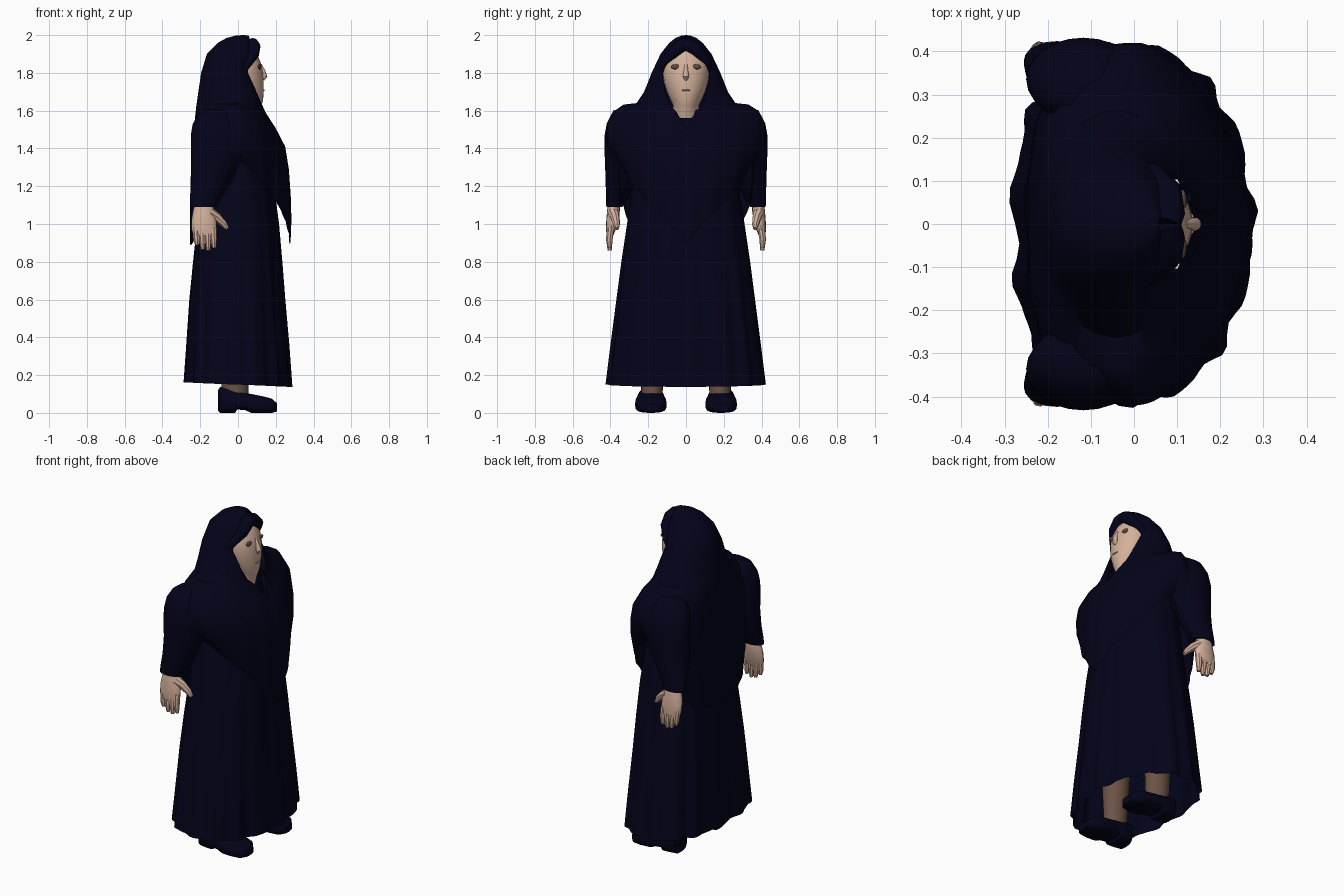
import bpy, bmesh
from math import sin, cos, pi, radians
from mathutils import Vector

cube = bpy.data.objects.get("Cube")
if cube:
    bpy.data.objects.remove(cube)


def material(name, rgb):
    m = bpy.data.materials.new(name)
    m.use_nodes = True
    m.diffuse_color = (*rgb, 1)
    bsdf = m.node_tree.nodes["Principled BSDF"]
    bsdf.inputs["Base Color"].default_value = (*rgb, 1)
    bsdf.inputs["Roughness"].default_value = 0.9
    return m


navy = material("navy cloth", (0.001, 0.001, 0.0105))
skin = material("skin", (0.66, 0.44, 0.33))
stocking = material("brown stocking", (0.15, 0.085, 0.06))
iris = material("eye brown", (0.12, 0.06, 0.045))
lip = material("lip", (0.52, 0.31, 0.235))


def finish(name, rings, mat, closed=False, caps=True):
    """Skin a list of point rings into one smooth object."""
    bm = bmesh.new()
    grid = [[bm.verts.new(p) for p in ring] for ring in rings]
    n = len(grid[0])
    for a, b in zip(grid, grid[1:]):
        for i in range(n if closed else n - 1):
            j = (i + 1) % n
            bm.faces.new((a[i], a[j], b[j], b[i]))
    if caps:
        bm.faces.new(grid[0])
        bm.faces.new(grid[-1])
    bmesh.ops.remove_doubles(bm, verts=bm.verts, dist=0.0005)
    bmesh.ops.recalc_face_normals(bm, faces=bm.faces)
    me = bpy.data.meshes.new(name)
    bm.to_mesh(me)
    bm.free()
    me.materials.append(mat)
    ob = bpy.data.objects.new(name, me)
    bpy.context.collection.objects.link(ob)
    bpy.ops.object.select_all(action='DESELECT')
    ob.select_set(True)
    bpy.context.view_layer.objects.active = ob
    bpy.ops.object.shade_smooth_by_angle(angle=radians(40))


def oval(z, back, front, w, y=0, n=24):
    cx, r = (back + front) / 2, (front - back) / 2
    return [(cx + r * cos(2 * pi * i / n), y + w * sin(2 * pi * i / n), z) for i in range(n)]


def tube(name, pts, radii, mat, n=10):
    """Round tube along a path, with a radius at every point."""
    pts = [Vector(p) for p in pts]
    rings = []
    for i, p in enumerate(pts):
        d = (pts[min(i + 1, len(pts) - 1)] - pts[max(i - 1, 0)]).normalized()
        u = d.cross(Vector((1, 0.2, 0))).normalized()
        v = d.cross(u)
        rings.append([p + radii[i] * (u * cos(2 * pi * k / n) + v * sin(2 * pi * k / n)) for k in range(n)])
    finish(name, rings, mat, closed=True)


def blob(name, loc, size, mat):
    bpy.ops.mesh.primitive_uv_sphere_add(segments=16, ring_count=8, location=loc)
    ob = bpy.context.object
    ob.name = name
    ob.scale = size
    ob.data.materials.append(mat)
    bpy.ops.object.shade_smooth()


def power(v, p):
    return abs(v) ** p * (1 if v >= 0 else -1)


# Long skirt: hollow, flaring, with folds that deepen towards the hem
N = 96
rings = []
for z, back, front, w, fold in [(1.56, -.16, .12, .2, 0), (1.4, -.19, .16, .25, 0), (1.2, -.2, .19, .28, .002),
                                (1.0, -.215, .215, .31, .004), (.8, -.235, .23, .338, .007),
                                (.6, -.253, .243, .362, .01), (.35, -.268, .262, .392, .013), (.15, -.28, .275, .415, .015)]:
    ring = []
    for i in range(N):
        a = 2 * pi * i / N
        k = 1 + fold * 2.2 * (sin(15 * a + .5) + .5 * sin(23 * a))
        p = .8 if cos(a) < 0 else .97
        cx, r = (back + front) / 2, (front - back) / 2
        hem = -.012 * cos(a) if z < .2 else 0
        ring.append((cx + r * k * power(cos(a), p), w * (1 + (k - 1) * .6) * power(sin(a), p), z + hem))
    rings.append(ring)
finish("skirt", rings, navy, closed=True, caps=False)

# Veil: open round the face, spread over the shoulders, falling to points front and back
# Row: height at front and back, height at the sides, back, front, half width, opening angle
veil_rows = [(2.0, 2.0, .028, .03, .001, 0), (1.998, 1.998, -.01, .056, .022, 0),
             (1.985, 1.985, -.06, .066, .055, 20), (1.96, 1.96, -.105, .075, .088, 36),
             (1.9, 1.9, -.165, .1, .135, 48), (1.8, 1.8, -.195, .09, .182, 43),
             (1.7, 1.7, -.21, .12, .222, 30), (1.63, 1.64, -.22, .138, .262, 20),
             (1.585, 1.633, -.225, .15, .33, 12), (1.5, 1.6, -.235, .2, .385, 0),
             (1.4, 1.53, -.245, .25, .418, 0), (1.28, 1.46, -.248, .268, .42, 0),
             (1.12, 1.4, -.25, .278, .4, 0), (1.0, 1.36, -.252, .28, .37, 0),
             (.89, 1.33, -.25, .275, .35, 0)]
rings = []
for row, (zf, zs, back, front, w, opening) in enumerate(veil_rows):
    start = radians(opening)
    ring = []
    for i in range(N + 1):
        a = start + (2 * pi - 2 * start) * i / N
        k = 1 + max(0, row - 8) * .003 * sin(17 * a) * abs(cos(a))
        cx, r = (back + front) / 2, (front - back) / 2
        behind = cos(a) < 0
        drop = abs(cos(a)) ** .6 if behind else (1 - abs(sin(a))) ** .72
        p = 1 if row < 8 else .75 if behind else 1.22
        ring.append((cx + r * k * power(cos(a), p), w * k * power(sin(a), p), zs + (zf - zs) * drop))
    rings.append(ring)
finish("veil", rings, navy, caps=False)

# Crossed edge of the veil down the chest
tube("veil_crossing", [(.125, .06, 1.6), (.155, .04, 1.54), (.225, .02, 1.42), (.252, -.02, 1.28), (.25, -.06, 1.12)],
     [.01, .012, .012, .01, .005], navy)

# Head and neck
head_rows = [(1.54, -.06, .1, .07), (1.6, -.06, .115, .07), (1.63, -.07, .125, .07), (1.65, -.08, .132, .08),
             (1.7, -.09, .136, .102), (1.75, -.1, .136, .117), (1.8, -.1, .133, .123), (1.85, -.1, .122, .121),
             (1.9, -.09, .1, .1), (1.93, -.06, .075, .06)]
finish("head", [oval(*r, n=32) for r in head_rows], skin, closed=True)
blob("hair_cap", (.005, 0, 1.895), (.08, .115, .075), navy)

# Nose and mouth
tube("nose", [(.118, 0, 1.845), (.132, 0, 1.81), (.139, 0, 1.782), (.13, 0, 1.765)], [.008, .012, .017, .01], skin)
blob("mouth", (.134, 0, 1.708), (.007, .024, .005), lip)

# Paired parts
for side, s in (("left", 1), ("right", -1)):
    blob(side + "_eye", (.113, .053 * s, 1.832), (.009, .027, .014), iris)
    tube(side + "_hair", [(.075, 0, 1.953), (.083, .03 * s, 1.94), (.08, .075 * s, 1.9), (.05, .118 * s, 1.845),
                          (.01, .135 * s, 1.78)], [.034, .036, .032, .02, .012], navy)

    # Sleeve: full at the shoulder, narrow at the wrist
    sleeve = [(1.61, -.17, -.06, .04, .31), (1.58, -.21, -.02, .08, .315), (1.53, -.24, .01, .095, .325),
              (1.47, -.25, .02, .096, .335), (1.4, -.25, .015, .095, .337), (1.3, -.248, -.01, .09, .338),
              (1.2, -.25, -.06, .075, .35), (1.13, -.255, -.1, .055, .368), (1.09, -.255, -.115, .042, .38)]
    finish(side + "_sleeve", [oval(z, b, f, w, y * s) for z, b, f, w, y in sleeve], navy, closed=True)

    # Hand: flat palm, four fingers and a thumb reaching forward
    palm = [(1.12, -.225, -.14, .03, .38), (1.07, -.238, -.125, .034, .384), (1.02, -.246, -.115, .032, .39),
            (.97, -.245, -.112, .026, .398), (.94, -.235, -.12, .018, .402)]
    finish(side + "_palm", [oval(z, b, f, w, y * s, 16) for z, b, f, w, y in palm], skin, closed=True)
    for k, tip in enumerate((.89, .866, .86, .873)):
        x = -.222 + .03 * k
        tube(f"{side}_finger_{k + 1}", [(x, .398 * s, .98), (x + .003, .406 * s, .92), (x + .005, .404 * s, tip)],
             [.02, .018, .011], skin, 8)
    tube(side + "_thumb", [(-.15, .385 * s, 1.06), (-.11, .375 * s, 1.035), (-.075, .368 * s, 1.0), (-.056, .366 * s, .975)],
         [.03, .024, .019, .011], skin, 8)

    # Leg inside the skirt
    leg = [(.7, -.1, .08, .085), (.4, -.1, .06, .075), (.2, -.09, .055, .06), (.07, -.085, .055, .055)]
    finish(side + "_leg", [oval(z, b, f, w, .18 * s) for z, b, f, w in leg], stocking, closed=True)

    # Shoe: sections from heel to toe, with a raised arch
    shoe = []
    for x, w, low, high in [(-.105, .04, .01, .12), (-.095, .062, 0, .137), (-.05, .072, 0, .128), (-.015, .074, 0, .115),
                            (-.005, .074, .018, .112), (.04, .078, .014, .104), (.07, .082, 0, .1),
                            (.13, .084, 0, .088), (.18, .072, 0, .075), (.207, .04, .008, .05)]:
        mid, h = (low + high) / 2, (high - low) / 2
        shoe.append([(x, .186 * s + w * power(cos(2 * pi * i / 20), .7), mid + h * power(sin(2 * pi * i / 20), .6))
                     for i in range(20)])
    finish(side + "_shoe", shoe, navy, closed=True)
